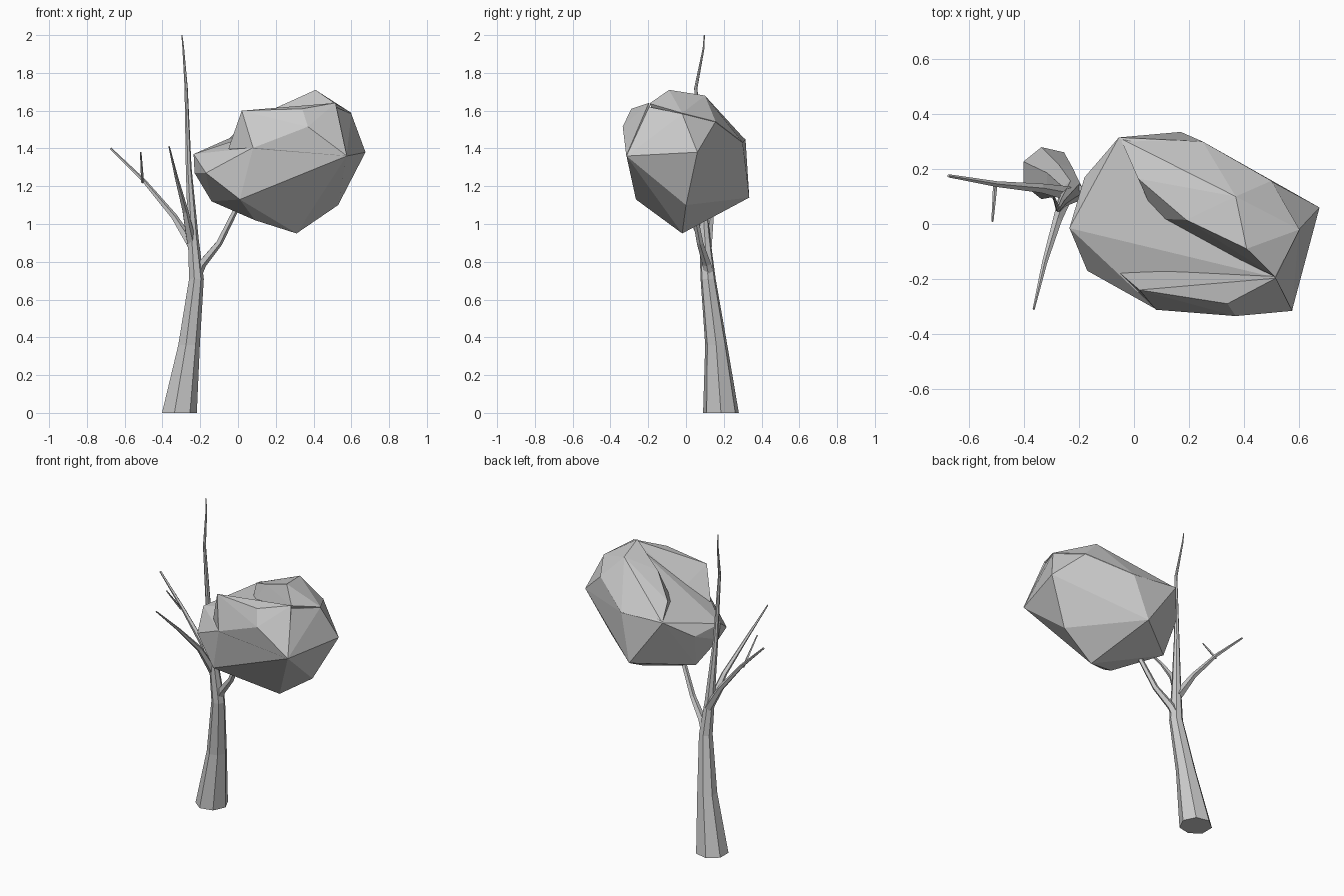
import bpy, bmesh, math
from mathutils import Vector

if "Cube" in bpy.data.objects:
    bpy.data.objects.remove(bpy.data.objects["Cube"])


def finish(bm, name):
    bmesh.ops.recalc_face_normals(bm, faces=bm.faces[:])
    me = bpy.data.meshes.new(name)
    bm.to_mesh(me)
    bm.free()
    ob = bpy.data.objects.new(name, me)
    bpy.context.collection.objects.link(ob)
    return ob


def limb(name, path, sides, level=False):
    """Tapered faceted tube; path holds (x, y, z, radius)."""
    bm = bmesh.new()
    pts = [Vector(p[:3]) for p in path]
    rings = []
    for i, p in enumerate(pts):
        t = (pts[min(i + 1, len(pts) - 1)] - pts[max(i - 1, 0)]).normalized()
        if level:
            t = Vector((0, 0, 1))
        u = Vector((0, 1, 0)).cross(t).normalized()
        v = t.cross(u)
        rings.append([bm.verts.new(p + path[i][3] * (u * math.cos(a) + v * math.sin(a)))
                      for a in (2 * math.pi * k / sides for k in range(sides))])
    for r, s in zip(rings, rings[1:]):
        for k in range(sides):
            n = (k + 1) % sides
            bm.faces.new((r[k], r[n], s[n], s[k]))
    bm.faces.new(rings[0])
    bm.faces.new(rings[-1])
    return finish(bm, name)


def lump(name, pts):
    """Faceted convex leaf mass around a few corner points."""
    bm = bmesh.new()
    for p in pts:
        bm.verts.new(p)
    bmesh.ops.convex_hull(bm, input=bm.verts[:])
    loose = [v for v in bm.verts if not v.link_faces]
    bmesh.ops.delete(bm, geom=loose, context='VERTS')
    return finish(bm, name)


# Trunk with flared base and thin leader
limb("trunk", [(-.315, .185, 0, .097), (-.262, .16, .36, .06), (-.222, .117, .71, .041),
               (-.238, .1, .92, .03), (-.262, .075, 1.3, .016), (-.275, .052, 1.72, .009),
               (-.29, .093, 1.93, .005), (-.297, .097, 2.0, .003)], 7, level=True)

# Bare branches
limb("left_branch", [(-.24, .11, .88, .028), (-.34, .13, 1.04, .018),
                     (-.5, .145, 1.23, .011), (-.675, .175, 1.4, .006)], 5)
limb("left_twig", [(-.505, .14, 1.22, .008), (-.515, .01, 1.38, .004)], 4)
limb("front_branch", [(-.245, .11, .89, .028), (-.28, .01, 1.07, .017),
                      (-.325, -.14, 1.24, .01), (-.365, -.31, 1.41, .004)], 5)
limb("right_branch", [(-.215, .12, .74, .028), (-.19, .11, .79, .024), (-.1, .075, .9, .018),
                      (-.01, .04, 1.08, .015), (.07, .02, 1.2, .01)], 5)

# Foliage: low body, then a back and a front ridge with a valley between
foliage = lump("foliage", [
    (-.235, -.015, 1.37), (-.23, 0, 1.27), (-.17, -.17, 1.27), (-.14, .1, 1.12),
    (-.18, .17, 1.34), (-.055, .315, 1.45), (.5, .155, 1.54), (.6, -.02, 1.583),
    (.675, .06, 1.38), (.25, .3, 1.43), (.17, .335, 1.14), (.31, -.02, .95),
    (.53, 0, 1.1), (.09, -.1, 1.02), (.01, -.265, 1.13), (.575, -.315, 1.36),
    (.08, -.31, 1.405), (.515, -.195, 1.62)])
back = lump("back_ridge", [
    (.015, .165, 1.515), (.19, .015, 1.61), (.08, .02, 1.44), (.41, -.09, 1.71),
    (.37, .1, 1.68), (.602, -.02, 1.587), (.515, -.193, 1.638), (-.05, .312, 1.448),
    (.5, .157, 1.542), (.25, .3, 1.432), (.3, 0, 1.2)])
front = lump("front_ridge", [
    (-.05, -.18, 1.4), (.08, -.312, 1.403), (.37, -.335, 1.515), (.576, -.316, 1.361),
    (.34, -.29, 1.61), (.516, -.197, 1.641), (.02, -.24, 1.6), (.12, -.17, 1.46),
    (.1, -.2, 1.25), (.4, -.1, 1.3)])
bpy.context.view_layer.objects.active = foliage
for ridge in (back, front):
    mod = foliage.modifiers.new("join", 'BOOLEAN')
    mod.operation = 'UNION'
    mod.solver = 'EXACT'
    mod.object = ridge
    bpy.ops.object.modifier_apply(modifier="join")
    bpy.data.objects.remove(ridge)
